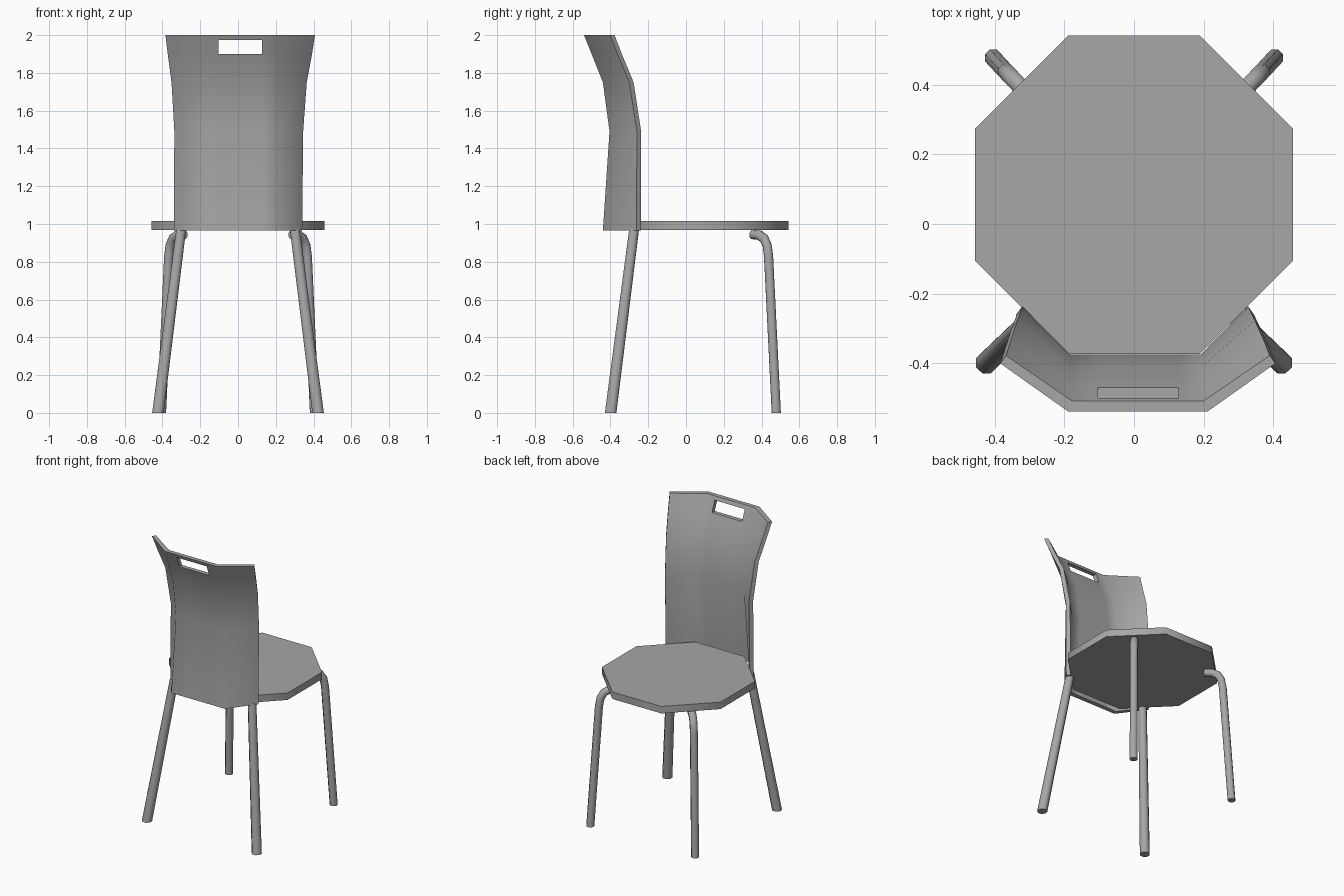
import bpy, bmesh, math
from mathutils import Vector

cube = bpy.data.objects.get("Cube")
if cube:
    bpy.data.objects.remove(cube, do_unlink=True)

grey = bpy.data.materials.new("plain grey")
grey.use_nodes = True
COLOUR = (0.385, 0.385, 0.385, 1)
grey.diffuse_color = COLOUR
for node in grey.node_tree.nodes:
    if node.type == 'BSDF_PRINCIPLED':
        node.inputs["Base Color"].default_value = COLOUR


def finish(bm, name, smooth_angle):
    """Turn a bmesh into a named, coloured, smooth-shaded object."""
    bmesh.ops.recalc_face_normals(bm, faces=bm.faces)
    mesh = bpy.data.meshes.new(name)
    bm.to_mesh(mesh)
    bm.free()
    obj = bpy.data.objects.new(name, mesh)
    bpy.context.collection.objects.link(obj)
    mesh.materials.append(grey)
    bpy.ops.object.select_all(action='DESELECT')
    obj.select_set(True)
    bpy.context.view_layer.objects.active = obj
    bpy.ops.object.shade_smooth_by_angle(angle=math.radians(smooth_angle))


# Seat: octagonal slab
bm = bmesh.new()
rot = math.pi / 8
rad = 0.458 / math.cos(rot)
rim = [bm.verts.new((rad * math.cos(rot + i * math.pi / 4),
                     0.084 + rad * math.sin(rot + i * math.pi / 4), 0.968))
       for i in range(8)]
bottom = bm.faces.new(rim)
slab = bmesh.ops.extrude_face_region(bm, geom=[bottom], use_keep_orig=True)
for v in slab["geom"]:
    if isinstance(v, bmesh.types.BMVert):
        v.co.z = 1.017
finish(bm, "seat", 60)

# Backrest: three-panel shell flaring at the top, with a hand slot
# each row: height, centre x, middle y, tip y, crease half width, tip half width
rows = [(0.966, 0, -0.44, -0.262, 0.207, 0.34),
        (1.49, 0.004, -0.405, -0.26, 0.2, 0.341),
        (1.75, 0.006, -0.44, -0.3, 0.2, 0.358),
        (1.90, 0.01, -0.50, -0.362, 0.2, 0.382),
        (1.975, 0.011, -0.53, -0.391, 0.2, 0.392),
        (2.0, 0.011, -0.54, -0.401, 0.2, 0.396)]
SLOT_LEFT, SLOT_RIGHT, THICK = 0.128, -0.104, 0.03
bm = bmesh.new()
grid = []
for z, cx, y_mid, y_tip, crease, tip in rows:
    line = [(cx - tip, y_tip), (cx - crease, y_mid), (SLOT_RIGHT, y_mid),
            (SLOT_LEFT, y_mid), (cx + crease, y_mid), (cx + tip, y_tip)]
    grid.append([bm.verts.new((x, y, z)) for x, y in line])
for r in range(len(grid) - 1):
    for c in range(5):
        if (r, c) != (3, 2):
            bm.faces.new((grid[r][c], grid[r][c + 1],
                          grid[r + 1][c + 1], grid[r + 1][c]))
# the shell thins towards both side edges
shell = bmesh.ops.extrude_face_region(bm, geom=bm.faces[:], use_keep_orig=True)
for v in shell["geom"]:
    if isinstance(v, bmesh.types.BMVert):
        side = math.copysign(1, v.co.x)
        if abs(v.co.x) > 0.25:
            v.co += Vector((-side * 0.55, 0.75, 0)) * THICK
        elif abs(v.co.x) > 0.15:
            v.co += Vector((-side * 0.4, 1, 0)) * THICK
        else:
            v.co.y += THICK
finish(bm, "backrest", 50)


# Legs: round tubes swept along a path
def tube(name, path, radii, sides=8):
    pts = [Vector(p) for p in path]
    run = pts[-1] - pts[0]
    across = Vector((-run.y, run.x, 0)).normalized()
    bm = bmesh.new()
    rings = []
    for i, p in enumerate(pts):
        if i == 0:
            tangent = Vector((0, 0, 1))
        else:
            ahead = pts[min(i + 1, len(pts) - 1)] - p
            tangent = ((p - pts[i - 1]).normalized() + ahead.normalized()).normalized()
        other = tangent.cross(across)
        rings.append([bm.verts.new(p + radii[i] * (
            across * math.cos((k + 0.5) * math.tau / sides) +
            other * math.sin((k + 0.5) * math.tau / sides))) for k in range(sides)])
    for low, high in zip(rings, rings[1:]):
        for k in range(sides):
            n = (k + 1) % sides
            bm.faces.new((low[k], low[n], high[n], high[k]))
    bm.faces.new(rings[0])
    bm.faces.new(rings[-1])
    finish(bm, name, 50)


straight = [(0.424, -0.399, 0), (0.301, -0.275, 0.97)]
bent = [(0.405, 0.478, 0), (0.367, 0.437, 0.83), (0.36, 0.43, 0.885),
        (0.345, 0.414, 0.922), (0.32, 0.388, 0.941), (0.285, 0.352, 0.944)]
for label, s in (("left", 1), ("right", -1)):
    tube("front_leg_" + label, [(s * x, y, z) for x, y, z in straight], [0.033, 0.028])
    tube("back_leg_" + label, [(s * x, y, z) for x, y, z in bent], [0.026] * len(bent))
